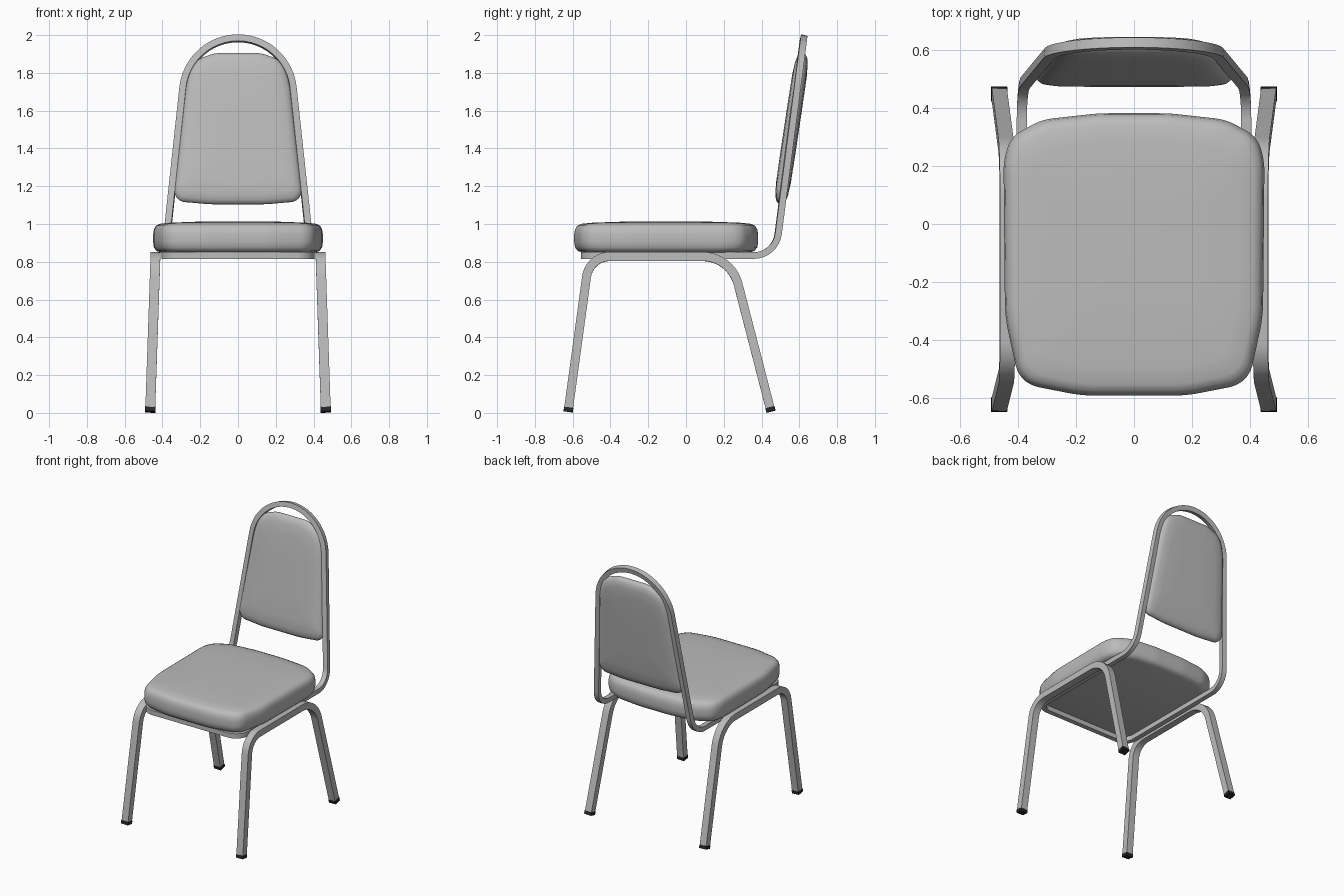
import bpy, bmesh, math
from mathutils import Vector

old = bpy.data.objects.get("Cube")
if old:
    bpy.data.objects.remove(old, do_unlink=True)


def material(name, rgb):
    m = bpy.data.materials.new(name)
    m.use_nodes = True
    m.diffuse_color = (*rgb, 1)
    m.node_tree.nodes["Principled BSDF"].inputs["Base Color"].default_value = (*rgb, 1)
    return m


GREY = material("light_grey", (0.5, 0.5, 0.5))
BLACK = material("black_rubber", (0.02, 0.02, 0.02))


def fillet(corners, closed=False, steps=8):
    """Round each corner (point, radius) of a path with an arc."""
    pts = [Vector(c[0]) for c in corners]
    n, out = len(pts), []
    for i, (p, (_, r)) in enumerate(zip(pts, corners)):
        if r == 0 or (not closed and i in (0, n - 1)):
            out.append(p)
            continue
        a, b = pts[i - 1] - p, pts[(i + 1) % n] - p
        reach = 0.48 * min(a.length, b.length)
        a.normalize()
        b.normalize()
        half = (math.pi - a.angle(b)) / 2
        tl = min(r * math.tan(half), reach)
        c = p + (a + b).normalized() * (tl / math.sin(half))
        s, e = p + a * tl - c, p + b * tl - c
        w = s.angle(e)
        for k in range(steps + 1):
            t = k / steps
            out.append(c + (s * math.sin((1 - t) * w) + e * math.sin(t * w)) / math.sin(w))
    return out


def loft(name, rings, mat):
    """Skin a stack of rings and cap both ends."""
    bm = bmesh.new()
    loops = [[bm.verts.new(p) for p in ring] for ring in rings]
    n = len(loops[0])
    for lo, hi in zip(loops, loops[1:]):
        for i in range(n):
            j = (i + 1) % n
            bm.faces.new((lo[i], lo[j], hi[j], hi[i]))
    bm.faces.new(loops[0][::-1])
    bm.faces.new(loops[-1])
    bmesh.ops.recalc_face_normals(bm, faces=bm.faces)
    mesh = bpy.data.meshes.new(name)
    bm.to_mesh(mesh)
    bm.free()
    mesh.materials.append(mat)
    ob = bpy.data.objects.new(name, mesh)
    bpy.context.collection.objects.link(ob)
    bpy.ops.object.select_all(action="DESELECT")
    ob.select_set(True)
    bpy.context.view_layer.objects.active = ob
    bpy.ops.object.shade_smooth_by_angle(angle=math.radians(40))
    return ob


def sweep(name, path, up, width, depth, mat):
    """Carry a rectangular tube section along a path without twisting."""
    u, rings = Vector(up), []
    for i, p in enumerate(path):
        t = (path[min(i + 1, len(path) - 1)] - path[max(i - 1, 0)]).normalized()
        u = (u - t * u.dot(t)).normalized()
        v = t.cross(u)
        rings.append([p + u * (a * width / 2) + v * (b * depth / 2)
                      for a, b in ((-1, -1), (1, -1), (1, 1), (-1, 1))])
    return loft(name, rings, mat)


def mirrored(half):
    """Complete a closed outline from its +x half."""
    return half + [((-p[0], *p[1:]), r) for p, r in reversed(half)]


# Side leg frames: one bent tube per side, with rubber feet
for side, label in ((1, "left"), (-1, "right")):
    front = Vector((side * 0.465, -0.624, 0.006))
    rear = Vector((side * 0.465, 0.45, 0.007))
    knee_f = Vector((side * 0.437, -0.512, 0.828))
    knee_r = Vector((side * 0.437, 0.238, 0.828))
    path = fillet([(front, 0), (knee_f, 0.125), (knee_r, 0.195), (rear, 0)], steps=10)
    # tube ends stay just inside the feet
    path[0] = front.lerp(knee_f, 0.006)
    path[-1] = rear.lerp(knee_r, 0.006)
    sweep(label + "_leg_frame", path, (1, 0, 0), 0.052, 0.047, GREY)
    for end, foot, knee in (("front", front, knee_f), ("rear", rear, knee_r)):
        sweep(f"{label}_{end}_foot", [foot, foot.lerp(knee, 0.028)],
              (1, 0, 0), 0.055, 0.05, BLACK)

# Seat rail, posts and arched top: half a loop, mirrored
def lean(z):
    return 0.473 + 0.13 * (z - 0.833)


arch = []
for k in range(15):
    a = math.radians(6 + 7 * k)
    z = 1.69 + 0.293 * math.sin(a)
    arch.append(((0.293 * math.cos(a), lean(z), z), 0))
corners = [((-0.05, -0.538, 0.833), 0), ((0.387, -0.538, 0.833), 0.08),
           ((0.387, lean(0.833), 0.833), 0.13)] + arch
frame = sweep("back_and_seat_frame", fillet(corners), (0, 0, 1), 0.035, 0.035, GREY)
mod = frame.modifiers.new("mirror", "MIRROR")
mod.use_bisect_axis[0] = True

# Seat cushion: rounded outline, boxy edge, shallow crown
outline = fillet(mirrored([
    ((0.18, -0.592), 0.5), ((0.395, -0.55), 0.1), ((0.445, -0.32), 0.5),
    ((0.45, 0.22), 0.3), ((0.425, 0.30), 0.15), ((0.32, 0.36), 0.2),
    ((0.12, 0.382), 0.6)]), closed=True, steps=5)
mid = -0.105
profile = [(0.91, 0.85), (0.96, 0.857), (0.99, 0.876), (1, 0.905), (1, 0.945),
           (0.99, 0.972), (0.965, 0.991), (0.92, 1.001), (0.8, 1.007),
           (0.5, 1.012), (0.2, 1.014)]
loft("seat_cushion", [[(p.x * s, mid + (p.y - mid) * s, z) for p in outline]
                      for s, z in profile], GREY)

# Backrest cushion: pillow leaning with the posts
outline = fillet(mirrored([
    ((0.15, 1.105), 0.6), ((0.343, 1.122), 0.06), ((0.275, 1.75), 0.5),
    ((0.235, 1.865), 0.15), ((0.12, 1.905), 0.2)]), closed=True, steps=6)
mid = 1.5
half = [(0.3, 0.04), (0.7, 0.039), (0.87, 0.034), (0.95, 0.026), (0.99, 0.014), (1, 0.004)]
profile = [(s, -d) for s, d in half] + half[::-1]
normal = Vector((0, 1, -0.15)).normalized()
rings = []
for s, d in profile:
    ring = []
    for p in outline:
        z = mid + (p.y - mid) * s
        ring.append(Vector((p.x * s, 0.558 + 0.15 * (z - mid), z)) + normal * d)
    rings.append(ring)
loft("backrest_cushion", rings, GREY)
